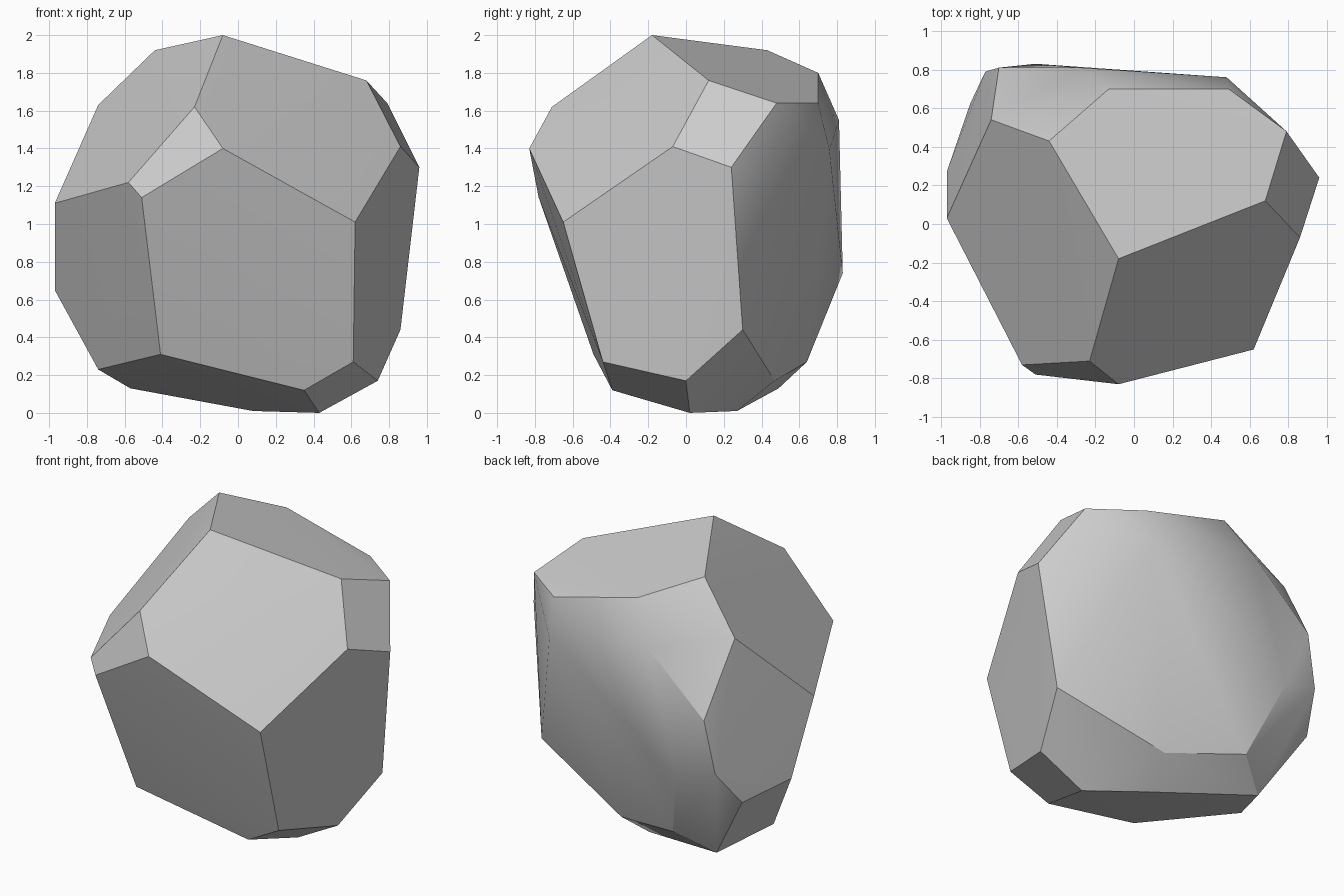
import bpy
import bmesh
import math

default_cube = bpy.data.objects.get("Cube")
if default_cube:
    bpy.data.objects.remove(default_cube, do_unlink=True)

# Corner points of the boulder, grouped by the area they belong to (x, y, z)
crown = [(-.08, -.18, 2), (.68, .12, 1.76), (.79, .48, 1.64),
         (.49, .7, 1.64), (-.13, .7, 1.8), (-.44, .43, 1.92)]
front_shoulder = [(-.23, -.71, 1.62), (-.08, -.83, 1.4),
                  (-.58, -.73, 1.22), (-.51, -.78, 1.14)]
left_side = [(.62, -.65, 1.01), (.86, -.07, 1.41), (.96, .24, 1.3),
             (.86, .3, .44), (.74, 0, .17), (.61, -.44, .27)]
right_side = [(-.74, .54, 1.63), (-.97, .03, 1.11),
              (-.97, .27, .65), (-.74, .13, .23)]
back_bulge = [(-.28, .81, 1.55), (-.7, .81, 1.17), (-.77, .79, .82),
              (-.85, .62, .59), (-.51, .83, .74), (.48, .76, 1.39),
              (.15, .47, .17), (-.35, .64, .27)]
foot = [(-.41, -.49, .31), (.35, -.39, .12), (.43, .02, 0),
        (.08, .27, .01), (-.57, .49, .13)]


def make_material(name, colour):
    material = bpy.data.materials.new(name)
    material.use_nodes = True
    material.diffuse_color = colour
    shader = next(node for node in material.node_tree.nodes
                  if node.type == "BSDF_PRINCIPLED")
    shader.inputs["Base Color"].default_value = colour
    return material


def make_boulder(name, points, material):
    """Wrap the corners in a tight skin and merge it into broad facets."""
    bm = bmesh.new()
    for point in points:
        bm.verts.new(point)
    bmesh.ops.convex_hull(bm, input=bm.verts[:])
    loose = [vert for vert in bm.verts if not vert.link_faces]
    bmesh.ops.delete(bm, geom=loose, context="VERTS")
    bmesh.ops.dissolve_limit(bm, angle_limit=math.radians(3),
                             verts=bm.verts[:], edges=bm.edges[:])
    bmesh.ops.recalc_face_normals(bm, faces=bm.faces[:])
    mesh = bpy.data.meshes.new(name)
    bm.to_mesh(mesh)
    bm.free()
    mesh.materials.append(material)
    boulder = bpy.data.objects.new(name, mesh)
    bpy.context.collection.objects.link(boulder)
    return boulder


# Boulder: crisp chiselled facets with a softly rounded back
stone_grey = make_material("stone_grey", (.6, .6, .6, 1))
corners = crown + front_shoulder + left_side + right_side + back_bulge + foot
boulder = make_boulder("boulder", corners, stone_grey)

bpy.ops.object.select_all(action="DESELECT")
boulder.select_set(True)
bpy.context.view_layer.objects.active = boulder
bpy.ops.object.shade_smooth_by_angle(angle=math.radians(30))
